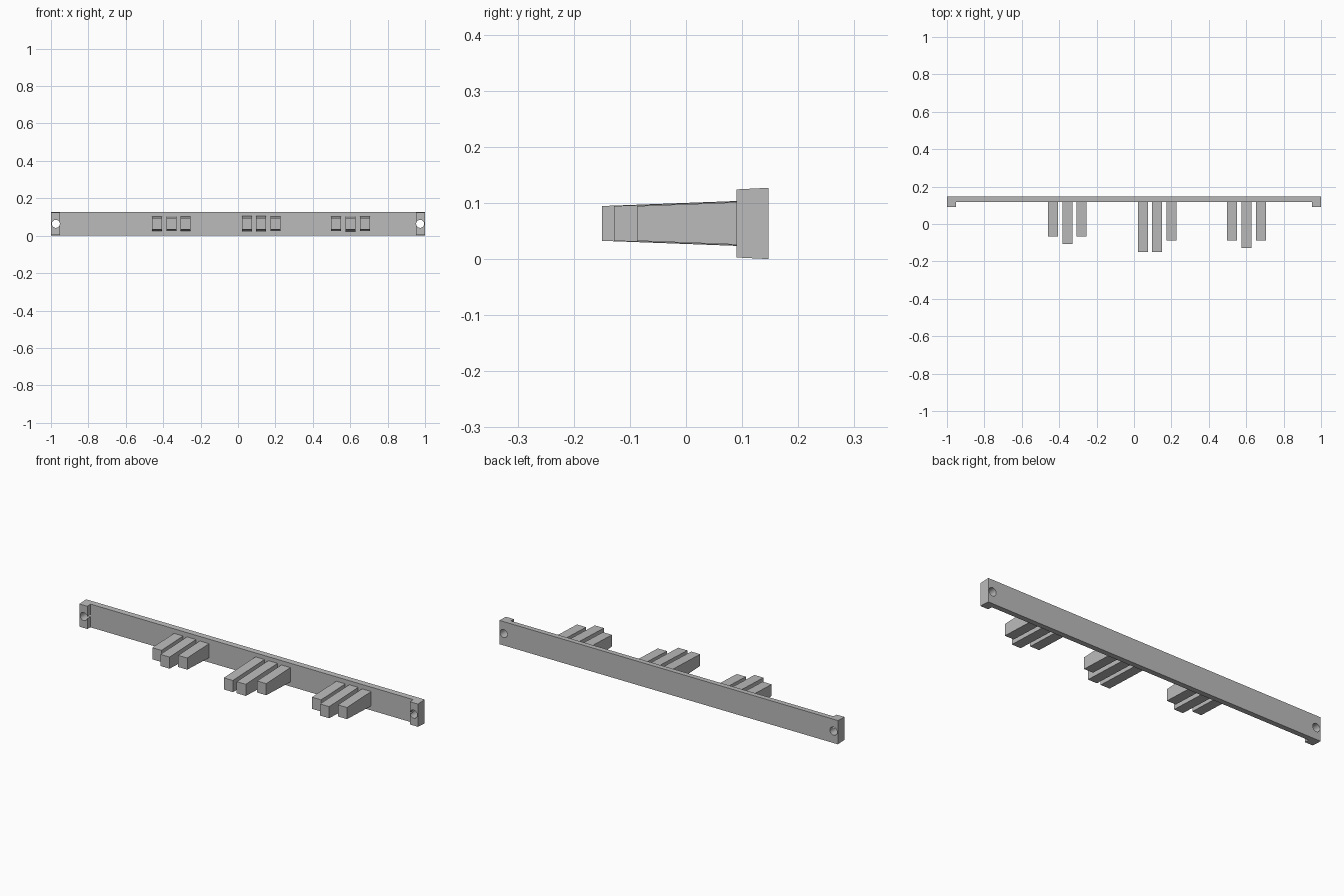
import bpy
import bmesh
from math import pi

cube = bpy.data.objects.get("Cube")
if cube:
    bpy.data.objects.remove(cube, do_unlink=True)

grey = bpy.data.materials.new("plain grey")
grey.use_nodes = True
grey.diffuse_color = (0.5, 0.5, 0.5, 1)
grey.node_tree.nodes["Principled BSDF"].inputs["Base Color"].default_value = (0.5, 0.5, 0.5, 1)

MID = 0.0635          # height of the centre line
BACK, FACE, LUG_FACE = 0.147, 0.117, 0.09


def drafted(name, plan, y0, half0, slope):
    """Upright prism over a plan outline, its half height changing with y."""
    bm = bmesh.new()
    rings = []
    for side in (-1, 1):
        rings.append([bm.verts.new((x, y, MID + side * (half0 + slope * (y - y0))))
                      for x, y in plan])
    low, high = rings
    bm.faces.new(low[::-1])
    bm.faces.new(high)
    n = len(plan)
    for i in range(n):
        j = (i + 1) % n
        bm.faces.new((low[i], low[j], high[j], high[i]))
    bmesh.ops.recalc_face_normals(bm, faces=bm.faces)
    mesh = bpy.data.meshes.new(name)
    bm.to_mesh(mesh)
    bm.free()
    mesh.materials.append(grey)
    obj = bpy.data.objects.new(name, mesh)
    bpy.context.collection.objects.link(obj)
    return obj


# Long rail with a lug at each end
half_plan = [(1, BACK), (1, LUG_FACE), (0.953, LUG_FACE), (0.953, FACE)]
plan = half_plan + [(-x, y) for x, y in reversed(half_plan)]
rail = drafted("rail", plan, BACK, MID, 0.05)

# Screw holes through the lugs
for x in (-0.974, 0.974):
    bpy.ops.mesh.primitive_cylinder_add(vertices=24, radius=0.0215, depth=0.3,
                                        location=(x, BACK, MID), rotation=(pi / 2, 0, 0))
    cutter = bpy.context.object
    cutter.name = "hole_cutter"
    cutter.hide_render = True
    cutter.data.materials.append(grey)
    cut = rail.modifiers.new("hole", "BOOLEAN")
    cut.operation = "DIFFERENCE"
    cut.solver = "EXACT"
    cut.object = cutter
    bpy.context.view_layer.objects.active = rail
    bpy.ops.object.modifier_apply(modifier=cut.name)
    bpy.data.objects.remove(cutter, do_unlink=True)

bpy.ops.object.select_all(action="DESELECT")
rail.select_set(True)
bpy.ops.object.shade_smooth_by_angle(angle=pi / 6)

# Three groups of tapered prongs: start x and the tip depth of each prong
groups = {
    "right": (-0.46, (-0.066, -0.106, -0.066)),
    "middle": (0.021, (-0.15, -0.15, -0.087)),
    "left": (0.498, (-0.087, -0.128, -0.087)),
}
PITCH, WIDTH = 0.0765, 0.0535
for group, (start, tips) in groups.items():
    for i, tip in enumerate(tips):
        x = start + i * PITCH
        outline = [(x, tip), (x + WIDTH, tip), (x + WIDTH, FACE + 0.005), (x, FACE + 0.005)]
        drafted(f"{group}_prong_{i + 1}", outline, tip, 0.031, 0.0375)
